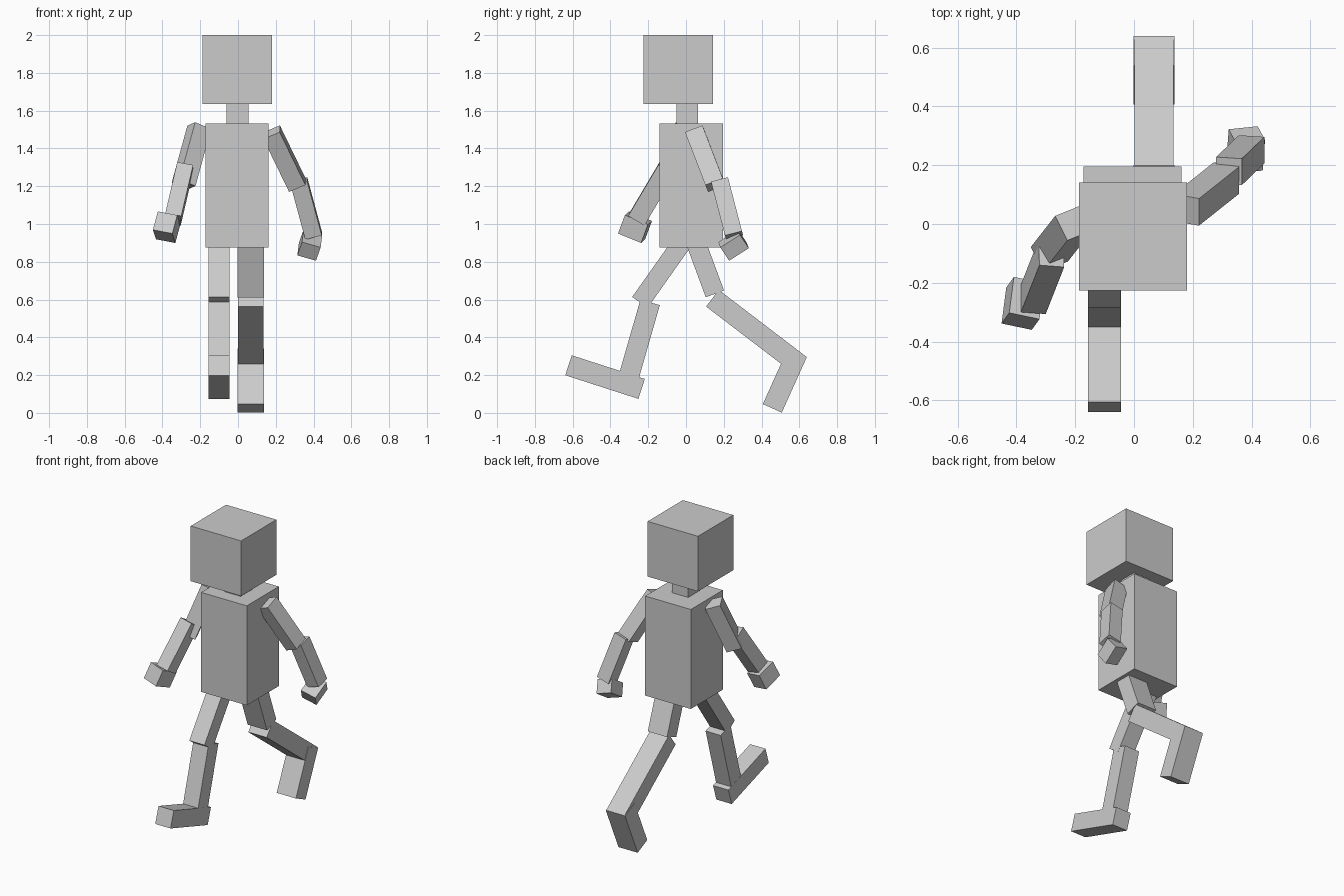
import bpy
import bmesh
from mathutils import Vector, Matrix

default_cube = bpy.data.objects.get("Cube")
if default_cube:
    bpy.data.objects.remove(default_cube, do_unlink=True)

# One plain grey for the whole figure
grey = bpy.data.materials.new("plain_grey")
grey.use_nodes = True
grey.diffuse_color = (0.6, 0.6, 0.6, 1)
grey.node_tree.nodes["Principled BSDF"].inputs["Base Color"].default_value = (0.6, 0.6, 0.6, 1)


def block(name, start, end, width, depth, side=(1, 0, 0)):
    """Box running from start to end; width lies along side, depth across it."""
    start, end, side = Vector(start), Vector(end), Vector(side)
    axis = (end - start).normalized()
    side = (side - axis * side.dot(axis)).normalized()
    turn = Matrix((side, axis.cross(side), axis)).transposed().to_4x4()
    size = Matrix.Diagonal((width, depth, (end - start).length, 1))
    bm = bmesh.new()
    bmesh.ops.create_cube(bm, size=1, matrix=turn @ size)
    mesh = bpy.data.meshes.new(name)
    bm.to_mesh(mesh)
    bm.free()
    mesh.materials.append(grey)
    obj = bpy.data.objects.new(name, mesh)
    obj.location = (start + end) / 2
    bpy.context.collection.objects.link(obj)
    return obj


def leg_part(name, x, width, start, end, depth):
    """Leg box swinging in the side plane; start and end are (y, z)."""
    block(name, (x, *start), (x, *end), width, depth)


# Head, neck and torso
block("head", (-0.003, -0.042, 1.636), (-0.003, -0.042, 2.0), 0.368, 0.368)
block("neck", (-0.003, 0.007, 1.5), (-0.003, 0.007, 1.66), 0.117, 0.115)
block("torso", (-0.005, 0.028, 0.876), (-0.005, 0.028, 1.533), 0.333, 0.334)

# Left leg, kicking back
leg_part("left_thigh", 0.068, 0.141, (0.042, 0.93), (0.153, 0.63), 0.103)
leg_part("left_shin", 0.068, 0.134, (0.14, 0.607), (0.605, 0.252), 0.111)
leg_part("left_foot", 0.068, 0.14, (0.589, 0.317), (0.457, 0.024), 0.11)

# Right leg, stepping forward
leg_part("right_thigh", -0.101, 0.111, (0.016, 0.953), (-0.244, 0.585), 0.1)
leg_part("right_shin", -0.101, 0.11, (-0.19, 0.585), (-0.314, 0.153), 0.107)
leg_part("right_foot", -0.101, 0.112, (-0.622, 0.252), (-0.235, 0.127), 0.111)

# Left arm, swinging back
block("left_upper_arm", (0.178, 0.048, 1.486), (0.314, 0.156, 1.206),
      0.099, 0.095, side=(-0.04, 0.89, 0.46))
block("left_forearm", (0.323, 0.18, 1.225), (0.4, 0.254, 0.94),
      0.093, 0.09, side=(0, 0.97, 0.25))
block("left_hand", (0.376, 0.2, 0.855), (0.384, 0.304, 0.921),
      0.103, 0.088, side=(0.95, 0.1, -0.27))

# Right arm, swinging forward
block("right_upper_arm", (-0.205, 0.003, 1.512), (-0.288, -0.103, 1.21),
      0.095, 0.098, side=(0.37, -0.85, 0.06))
block("right_forearm", (-0.281, -0.1, 1.295), (-0.344, -0.26, 1.025),
      0.086, 0.1, side=(0.98, -0.06, -0.16))
block("right_hand", (-0.386, -0.331, 1.008), (-0.37, -0.209, 0.958),
      0.107, 0.107, side=(0.97, -0.19, -0.19))
